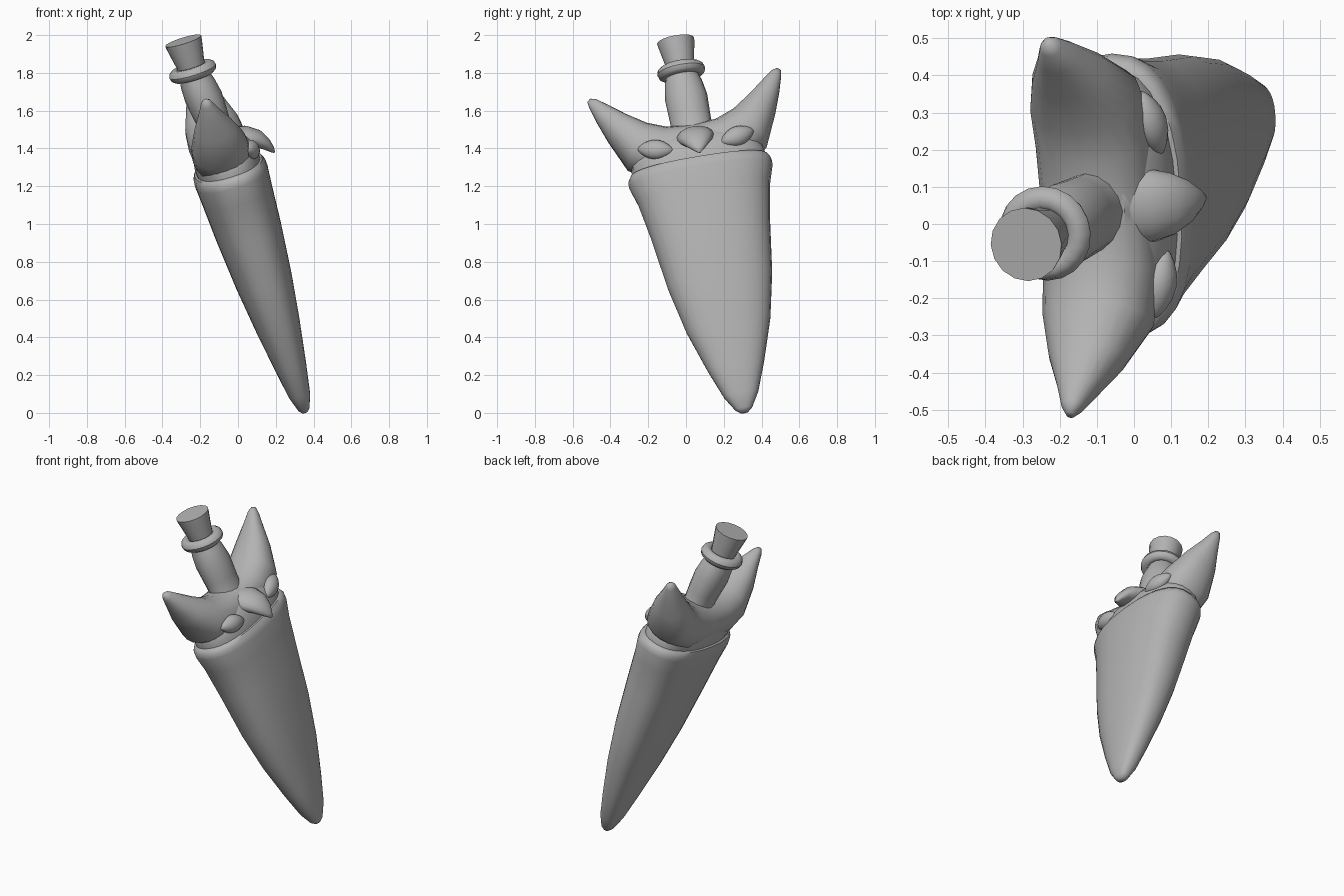
import bpy, bmesh, math
from mathutils import Vector, Matrix

cube = bpy.data.objects.get("Cube")
if cube:
    bpy.data.objects.remove(cube, do_unlink=True)

grey = bpy.data.materials.new("plain grey")
grey.use_nodes = True
grey.diffuse_color = (0.45, 0.45, 0.45, 1)
grey.node_tree.nodes["Principled BSDF"].inputs["Base Color"].default_value = grey.diffuse_color

# Leaning frame: local z runs up the blade axis, local y along the horns, local x out of the face
axis_z = Vector((-0.293, -0.173, 0.94)).normalized()
axis_y = Vector((-0.06, 1, 0.165))
axis_y = (axis_y - axis_z * axis_y.dot(axis_z)).normalized()
axis_x = axis_y.cross(axis_z)
FRAME = Matrix((axis_x, axis_y, axis_z)).transposed().to_4x4()
FRAME.translation = (-0.05, 0.07, 1.3)


def finish(name, bm, sharp=50):
    bmesh.ops.recalc_face_normals(bm, faces=bm.faces[:])
    mesh = bpy.data.meshes.new(name)
    bm.to_mesh(mesh)
    bm.free()
    mesh.shade_smooth()
    mesh.set_sharp_from_angle(angle=math.radians(sharp))
    mesh.materials.append(grey)
    obj = bpy.data.objects.new(name, mesh)
    bpy.context.collection.objects.link(obj)
    obj.matrix_world = FRAME
    return obj


def loft(name, sections, sides=24, power=2.0, sharp=50):
    """Skin rounded sections, each given as centre, first half-axis, second half-axis."""
    bm = bmesh.new()
    rings = []
    for centre, a, b in sections:
        ring = []
        for i in range(sides):
            t = math.tau * i / sides
            c, s = math.cos(t), math.sin(t)
            p = (Vector(centre) + Vector(a) * math.copysign(abs(c) ** (2 / power), c)
                 + Vector(b) * math.copysign(abs(s) ** (2 / power), s))
            ring.append(bm.verts.new(p))
        rings.append(ring)
    for low, high in zip(rings, rings[1:]):
        for i in range(sides):
            j = (i + 1) % sides
            bm.faces.new((low[i], low[j], high[j], high[i]))
    bm.faces.new(rings[0])
    bm.faces.new(rings[-1])
    return finish(name, bm, sharp)


def upright(rows):
    """Rows of x offset, height, half-width in x, half-width in y."""
    return [((x, 0, z), (hx, 0, 0), (0, hy, 0)) for x, z, hx, hy in rows]


# Sheath with a rounded lip
loft("sheath", upright([
    (0, -1.38, .015, .02), (0, -1.36, .032, .045), (0, -1.28, .058, .092),
    (0, -1.12, .085, .152), (0, -.89, .12, .226), (0, -.64, .152, .28),
    (0, -.36, .178, .318), (0, -.15, .192, .355), (0, -.05, .2, .386),
    (0, -.02, .198, .385), (0, .005, .186, .37), (0, .01, .165, .345)]), 28, 2.4)

# Guard head: base skirt, then one body swept from horn tip to horn tip
loft("head_base", upright([
    (0, -.02, .172, .355), (0, .03, .176, .358), (0, .09, .168, .345),
    (0, .15, .14, .29), (0, .21, .09, .15)]), 28, 2.4)

# Each station: lower y, lower z, upper y, upper z, half-thickness
half = [(.0, -.03, .0, .235, .155), (.25, -.02, .13, .245, .158),
        (.375, .06, .23, .285, .15), (.45, .23, .33, .355, .105),
        (.49, .34, .415, .425, .058), (.515, .425, .47, .468, .03),
        (.52, .46, .5, .477, .012)]
stations = [(-a, b, -c, d, e) for a, b, c, d, e in half[:0:-1]] + half
body = []
for y0, z0, y1, z1, thick in stations:
    low, high = Vector((-.015, y0, z0)), Vector((-.015, y1, z1))
    body.append(((low + high) / 2, (thick, 0, 0), (high - low) / 2))
loft("horned_head", body, 20, 2.2, 70)

# Hooked snout, following a drooping path
path = [(.06, .135, .105, .07), (.14, .125, .1, .06), (.19, .1, .085, .048),
        (.225, .06, .058, .032), (.245, .025, .028, .018), (.255, .003, .006, .005)]
snout = []
for i, (x, z, wide, thick) in enumerate(path):
    before, after = path[max(i - 1, 0)], path[min(i + 1, len(path) - 1)]
    run = Vector((after[0] - before[0], 0, after[1] - before[1])).normalized()
    snout.append(((x, 0, z), (0, wide, 0), Vector((-run.z, 0, run.x)) * thick))
loft("snout", snout, 16, 2.0, 70)

# Almond eyes, outer corners raised
for side, label in ((1, "left"), (-1, "right")):
    bm = bmesh.new()
    bmesh.ops.create_uvsphere(bm, u_segments=16, v_segments=12, radius=1)
    for v in bm.verts:
        pinch = 1 - 0.35 * abs(v.co.y) ** 2
        v.co = Vector((v.co.x * .045 * pinch, v.co.y * .096, v.co.z * .053 * pinch))
    turn = Matrix.Rotation(side * math.radians(15), 4, 'X') @ Matrix.Rotation(side * math.radians(10), 4, 'Z')
    bm.transform(Matrix.Translation((.14, side * .22, .093)) @ turn)
    finish(label + "_eye", bm)

# Grip, collar ring and flared pommel
loft("grip", upright([
    (.0, .15, .1, .125), (-.003, .22, .085, .108), (-.008, .3, .092, .11),
    (-.016, .4, .1, .113), (-.024, .48, .092, .1), (-.03, .55, .075, .08)]), 16)
ring = [(math.cos(t), math.sin(t)) for t in [math.tau * k / 10 for k in range(11)]]
loft("collar_ring", upright([
    (-.03, .55 + .034 * s, .095 + .034 * c, .095 + .034 * c) for c, s in ring]), 20)
loft("pommel", upright([
    (-.03, .55, .07, .07), (-.03, .6, .078, .078), (-.03, .7, .097, .097),
    (-.03, .722, .1, .1)]), 16)
